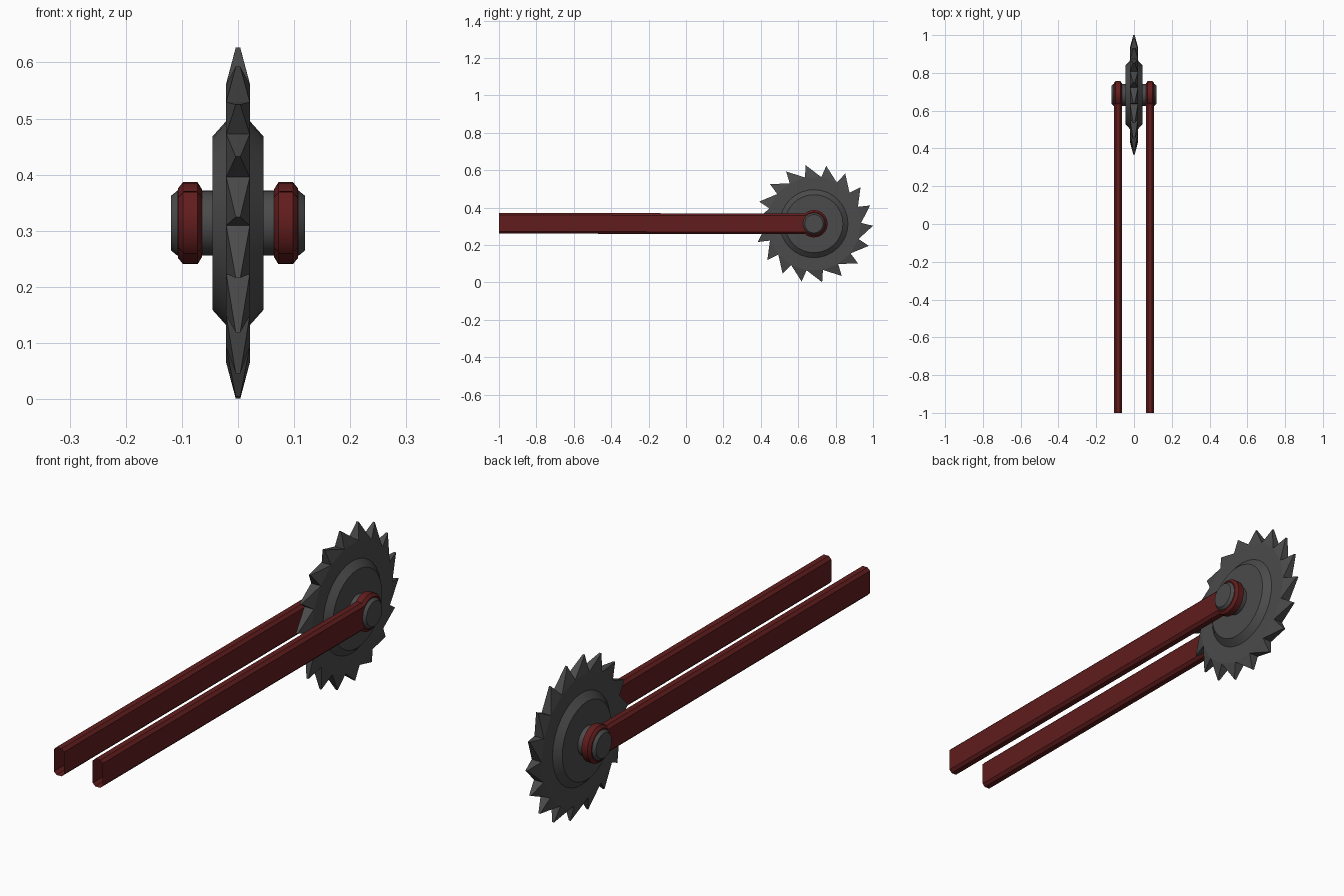
import bpy, bmesh
from math import sin, cos, pi, radians

if "Cube" in bpy.data.objects:
    bpy.data.objects.remove(bpy.data.objects["Cube"])

CY, CZ = 0.684, 0.3135   # axle centre

def material(name, color):
    m = bpy.data.materials.new(name)
    m.diffuse_color = color
    m.use_nodes = True
    m.node_tree.nodes["Principled BSDF"].inputs["Base Color"].default_value = m.diffuse_color
    return m

STEEL = material("dark_steel", (0.07, 0.07, 0.07, 1))
RED = material("dark_red", (0.12, 0.012, 0.012, 1))

def polar(bm, x, r, a):
    return bm.verts.new((x, CY + r * cos(a), CZ + r * sin(a)))

def finish(bm, name, mat, smooth=True, mirror=False):
    bmesh.ops.recalc_face_normals(bm, faces=bm.faces)
    me = bpy.data.meshes.new(name)
    bm.to_mesh(me)
    bm.free()
    me.materials.append(mat)
    if smooth:
        me.shade_smooth()
        me.set_sharp_from_angle(angle=radians(30))
    ob = bpy.data.objects.new(name, me)
    bpy.context.collection.objects.link(ob)
    if mirror:
        ob.modifiers.new("Mirror", 'MIRROR').use_axis[0] = True
    return ob

def lathe(name, profile, mat, n=32, mirror=False):
    """Closed solid of revolution about the axle; profile is (x, radius)."""
    bm = bmesh.new()
    rings = [[polar(bm, x, r, 2 * pi * i / n) for i in range(n)] for x, r in profile]
    for a, b in zip(rings, rings[1:]):
        for i in range(n):
            j = (i + 1) % n
            bm.faces.new((a[i], a[j], b[j], b[i]))
    bm.faces.new(rings[0])
    bm.faces.new(rings[-1])
    return finish(bm, name, mat, mirror=mirror)

# Saw blade: flat polygon with 18 raked teeth thinning to the tips
N = 18
bm = bmesh.new()
valleys, tips = {}, {}
for s in (-1, 1):
    valleys[s] = [polar(bm, s * 0.021, 0.252, radians(1 + 20 * k)) for k in range(N)]
    tips[s] = [polar(bm, s * 0.004, 0.316, radians(-2 + 20 * k)) for k in range(N)]
    bm.faces.new(valleys[s])
    for k in range(N):
        bm.faces.new((valleys[s][k], tips[s][k], valleys[s][k - 1]))
for k in range(N):
    for v in (valleys[1][k], valleys[1][k - 1]):
        o = valleys[-1][k] if v is valleys[1][k] else valleys[-1][k - 1]
        bm.faces.new((v, tips[1][k], tips[-1][k], o))
finish(bm, "saw_blade", STEEL, smooth=False)

# Bevelled hub plate on both sides of the blade
lathe("blade_hub", [(-0.045, 0.155), (-0.021, 0.182), (0.021, 0.182), (0.045, 0.155)], STEEL)

# Axle stubs and outer end caps
lathe("axle_stub", [(0.04, 0.058), (0.077, 0.058)], STEEL, mirror=True)
lathe("axle_cap", [(0.10, 0.058), (0.108, 0.058), (0.119, 0.049)], STEEL, mirror=True)

# Round arm ends with chamfered rims
lathe("arm_end", [(0.064, 0.060), (0.072, 0.073), (0.098, 0.073), (0.107, 0.062)], RED, mirror=True)

# Long arms: chamfered rectangular tubes, open at the front
bm = bmesh.new()
x0, x1, h, c = 0.063, 0.107, 0.055, 0.011
section = [(x0 + c, -h), (x1 - c, -h), (x1, -h + c), (x1, h - c),
           (x1 - c, h), (x0 + c, h), (x0, h - c), (x0, -h + c)]
front = [bm.verts.new((x, -1.0, CZ + 0.005 + z)) for x, z in section]
back = [bm.verts.new((x, CY, CZ + z)) for x, z in section]
for v in front:
    v.co.z -= 0.003
for i in range(8):
    j = (i + 1) % 8
    bm.faces.new((front[i], front[j], back[j], back[i]))
finish(bm, "arm", RED, smooth=False, mirror=True)
